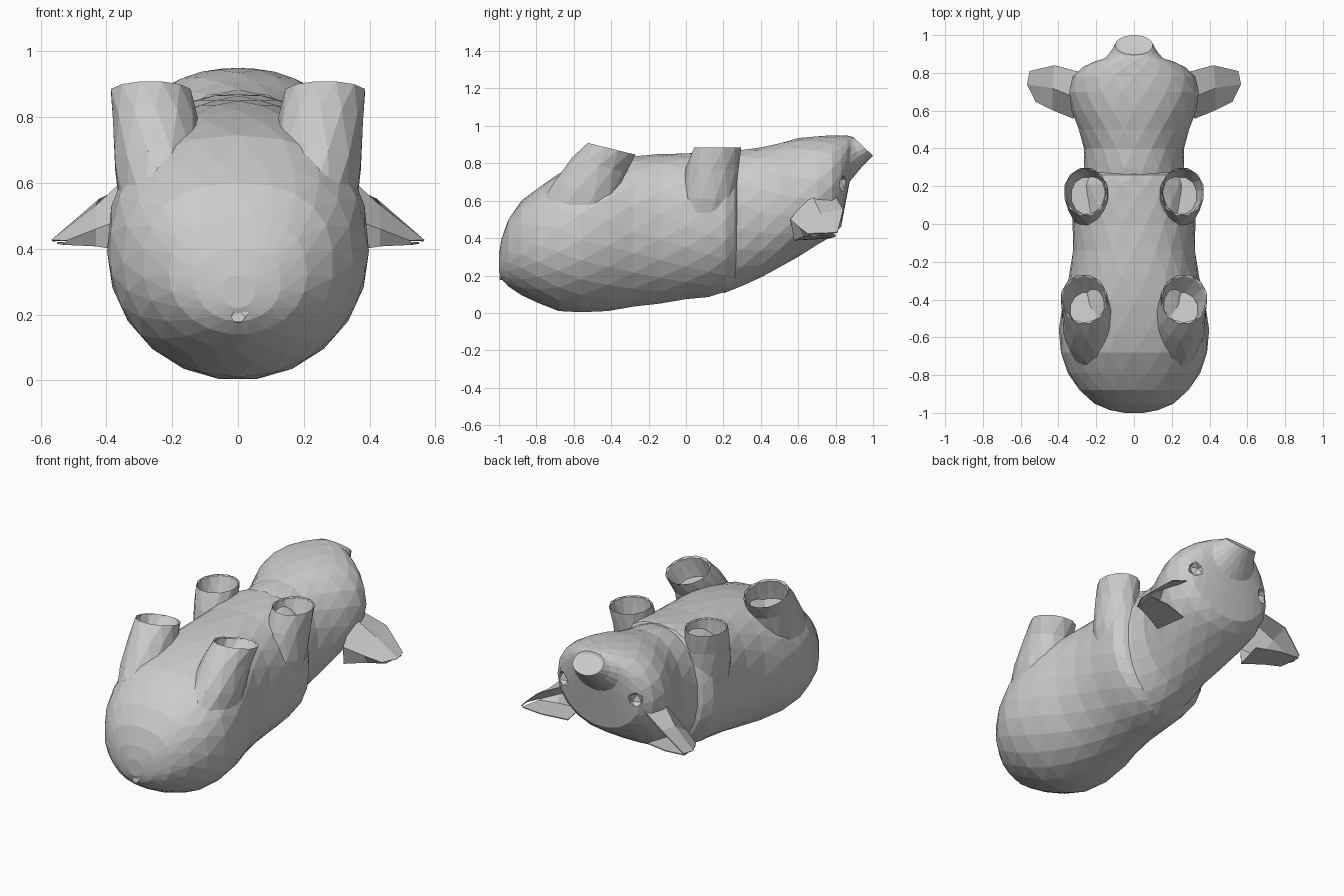
import bpy, bmesh, math
from mathutils import Vector


def make_object(name, bm, mirror=False):
    bmesh.ops.recalc_face_normals(bm, faces=bm.faces)
    mesh = bpy.data.meshes.new(name)
    bm.to_mesh(mesh)
    bm.free()
    ob = bpy.data.objects.new(name, mesh)
    bpy.context.collection.objects.link(ob)
    if mirror:
        ob.modifiers.new("mirror", 'MIRROR')
    return ob


def bridge(bm, rows):
    for a, b in zip(rows, rows[1:]):
        for i in range(len(a) - 1):
            bm.faces.new((a[i], a[i + 1], b[i + 1], b[i]))


def loft(name, rings, sides, mirror=False, full=1.0):
    """Rings are (cx, half width, low y, low z, high y, high z); full < 1 squares off the top half."""
    bm = bmesh.new()
    rows = []
    for k, (cx, w, y0, z0, y1, z1) in enumerate(rings):
        c = Vector((cx, (y0 + y1) / 2, (z0 + z1) / 2))
        v = Vector((0, (y1 - y0) / 2, (z1 - z0) / 2))
        row = []
        for i in range(sides):
            a = 2 * math.pi * (i + 0.5 * (k % 2)) / sides
            s, t = math.cos(a), math.sin(a)
            if t > 0:
                s = math.copysign(abs(s) ** full, s)
                t = t ** full
            row.append(bm.verts.new(c + Vector((w * s, 0, 0)) + v * t))
        rows.append(row)
    # alternate rings are offset half a step, joined by triangles
    for k, (a, b) in enumerate(zip(rows, rows[1:])):
        for i in range(sides):
            j = (i + 1) % sides
            if k % 2 == 0:
                bm.faces.new((a[i], a[j], b[i]))
                bm.faces.new((a[j], b[j], b[i]))
            else:
                bm.faces.new((a[i], b[j], b[i]))
                bm.faces.new((a[i], a[j], b[j]))
    bm.faces.new(rows[0])
    bm.faces.new(rows[-1])
    return make_object(name, bm, mirror)


def upright(sections):
    return [(0, w, y, z0, y, z1) for y, z0, z1, w in sections]


# Torso lying on its back
loft("torso", upright([
    (-1.00, 0.22, 0.32, 0.05), (-0.985, 0.18, 0.40, 0.13), (-0.95, 0.14, 0.50, 0.21),
    (-0.88, 0.095, 0.60, 0.29), (-0.79, 0.05, 0.67, 0.35), (-0.68, 0.01, 0.745, 0.39),
    (-0.56, 0.00, 0.785, 0.398), (-0.42, 0.01, 0.82, 0.38), (-0.28, 0.03, 0.84, 0.345),
    (-0.14, 0.05, 0.85, 0.325), (0.00, 0.07, 0.855, 0.325), (0.12, 0.085, 0.865, 0.335),
    (0.21, 0.11, 0.87, 0.335), (0.26, 0.135, 0.87, 0.30), (0.28, 0.17, 0.84, 0.25)]),
    22, full=0.82)

# Head with tapering snout and a slightly sunken nose disc
head = loft("head", upright([
    (0.20, 0.105, 0.85, 0.28), (0.30, 0.14, 0.875, 0.268), (0.40, 0.19, 0.885, 0.265),
    (0.50, 0.24, 0.91, 0.295), (0.60, 0.30, 0.935, 0.33), (0.70, 0.36, 0.947, 0.347),
    (0.78, 0.41, 0.95, 0.325)]) + [
    (0, 0.275, 0.83, 0.46, 0.83, 0.95), (0, 0.215, 0.85, 0.57, 0.865, 0.948),
    (0, 0.155, 0.875, 0.70, 0.88, 0.945), (0, 0.122, 0.94, 0.78, 0.885, 0.943),
    (0, 0.10, 1.00, 0.84, 0.895, 0.94), (0, 0.08, 0.985, 0.85, 0.90, 0.925)], 20, full=0.9)

# Eye sockets
bm = bmesh.new()
for sx in (-1, 1):
    r = bmesh.ops.create_icosphere(bm, subdivisions=1, radius=0.05)
    bmesh.ops.translate(bm, verts=r["verts"], vec=(sx * 0.25, 0.85, 0.69))
cutter = make_object("eye_cutter", bm)
cutter.hide_render = True
cutter.hide_viewport = True
cut = head.modifiers.new("eyes", 'BOOLEAN')
cut.operation = 'DIFFERENCE'
cut.object = cutter

# Hollow leg stubs pointing up, blending into the flanks
loft("hind_legs", [
    (0.20, 0.150, -0.84, 0.50, -0.36, 0.40), (0.238, 0.140, -0.71, 0.70, -0.36, 0.60),
    (0.250, 0.130, -0.61, 0.83, -0.32, 0.75), (0.265, 0.125, -0.53, 0.91, -0.265, 0.845),
    (0.265, 0.118, -0.522, 0.90, -0.275, 0.84), (0.25, 0.090, -0.55, 0.78, -0.36, 0.75)],
    12, mirror=True)
loft("front_legs", [
    (0.18, 0.125, -0.06, 0.42, 0.25, 0.42), (0.228, 0.125, -0.03, 0.62, 0.265, 0.60),
    (0.245, 0.118, 0.00, 0.78, 0.28, 0.76), (0.256, 0.117, 0.04, 0.885, 0.30, 0.885),
    (0.256, 0.110, 0.047, 0.878, 0.293, 0.878), (0.25, 0.085, 0.05, 0.78, 0.25, 0.77)],
    12, mirror=True)

# Cupped ears opening toward the face
bm = bmesh.new()
stations = [
    [(0.27, 0.80, 0.62), (0.31, 0.67, 0.64), (0.32, 0.56, 0.50), (0.31, 0.58, 0.39), (0.27, 0.76, 0.40)],
    [(0.42, 0.84, 0.55), (0.43, 0.72, 0.53), (0.43, 0.605, 0.46), (0.43, 0.63, 0.41), (0.42, 0.80, 0.41)],
    [(0.55, 0.81, 0.43), (0.565, 0.74, 0.425), (0.52, 0.65, 0.425), (0.53, 0.67, 0.415), (0.55, 0.80, 0.418)]]
bridge(bm, [[bm.verts.new(p) for p in s] for s in stations])
ears = make_object("ears", bm, mirror=True)
solid = ears.modifiers.new("thickness", 'SOLIDIFY')
solid.thickness = 0.006
solid.offset = 0

# Little tail on the rump
loft("tail", [
    (0.055, 0.012, -0.965, 0.26, -0.955, 0.29), (0.03, 0.025, -0.992, 0.215, -0.985, 0.255),
    (0.0, 0.022, -0.998, 0.175, -0.995, 0.21), (0.0, 0.015, -0.95, 0.175, -0.95, 0.20)], 6)
